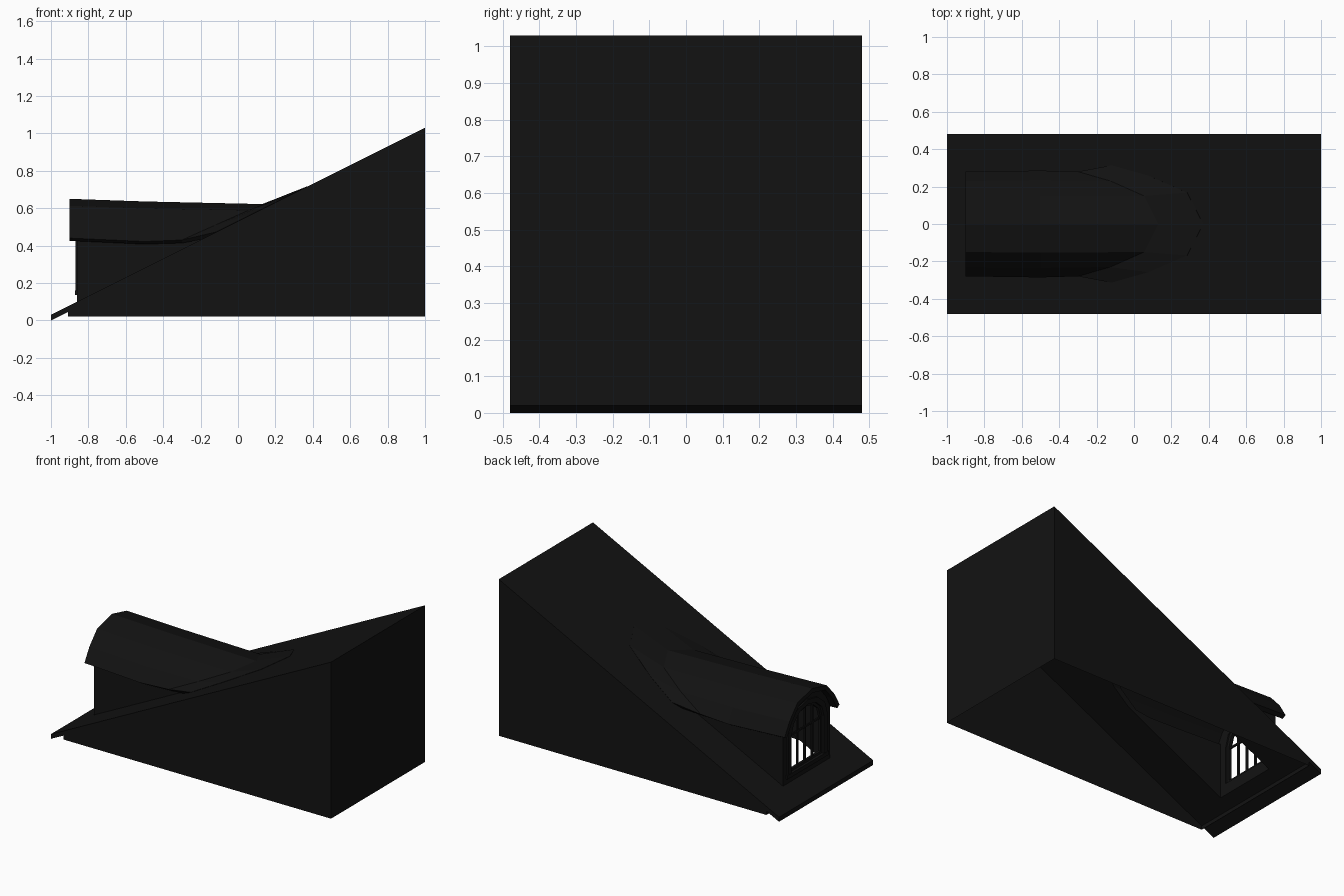
import bpy, bmesh

if "Cube" in bpy.data.objects:
    bpy.data.objects.remove(bpy.data.objects["Cube"])

mat = bpy.data.materials.new("dark_finish")
mat.diffuse_color = (0.006, 0.006, 0.006, 1)
mat.use_nodes = True
mat.node_tree.nodes["Principled BSDF"].inputs["Base Color"].default_value = mat.diffuse_color


def make(name, verts, faces):
    me = bpy.data.meshes.new(name)
    me.from_pydata(verts, [], faces)
    bm = bmesh.new()
    bm.from_mesh(me)
    bmesh.ops.recalc_face_normals(bm, faces=bm.faces)
    bm.to_mesh(me)
    bm.free()
    me.materials.append(mat)
    ob = bpy.data.objects.new(name, me)
    bpy.context.collection.objects.link(ob)
    return ob


def prism(name, pts, a, b, axis):
    """Extrude a 2D outline from a to b along x (outline yz) or y (outline xz)."""
    put = (lambda p, d: (d, p[0], p[1])) if axis == 'x' else (lambda p, d: (p[0], d, p[1]))
    n = len(pts)
    v = [put(p, a) for p in pts] + [put(p, b) for p in pts]
    f = [list(range(n)), list(range(n, 2 * n))]
    f += [(i, (i + 1) % n, n + (i + 1) % n, n + i) for i in range(n)]
    return make(name, v, f)


def ring(name, outer, inner, a, b):
    """Flat frame between two outlines, thick along x."""
    n = len(outer)
    loops = [(outer, a), (inner, a), (inner, b), (outer, b)]
    v = [(x, y, z) for pts, x in loops for y, z in pts]
    f = [(k * n + i, k * n + (i + 1) % n, (k + 1) % 4 * n + (i + 1) % n, (k + 1) % 4 * n + i)
         for k in range(4) for i in range(n)]
    return make(name, v, f)


def mirror(half):
    """Left half outline ending on the centre line -> full outline."""
    return half + [(-y, z) for y, z in half[-2::-1]]


def box(name, x, y, z):
    return prism(name, [(y[0], z[0]), (y[1], z[0]), (y[1], z[1]), (y[0], z[1])], x[0], x[1], 'x')


def arch(w, bottom, spring, top):
    h = top - spring
    return mirror([(-w, bottom), (-w, spring), (-w * .87, spring + h * .5),
                   (-w * .5, spring + h * .87), (0, top)])


def slope(x):
    return 0.53 + 0.5 * x


W = 0.48

# Main roof slab with an opening under the dormer
slab = prism("main_roof", [(-1, 0), (-1, .03), (1, 1.03), (1, 1.0)], -W, W, 'y')
cutter = prism("dormer_opening_cutter",
               mirror([(-.215, -.2), (-.215, .43), (-.18, .5), (-.11, .57), (0, .595)]),
               -.83, .6, 'x')
cutter.hide_render = True
cutter.hide_viewport = True
cut = slab.modifiers.new("opening", 'BOOLEAN')
cut.object = cutter
cut.solver = 'EXACT'

# House walls below the roof, open at the bottom
prof = [(-.91, .02), (-.91, .045), (1, 1.0), (1, .02)]
v = [(x, s * W, z) for s in (-1, 1) for x, z in prof]
make("house_walls", v, [(0, 1, 2, 3), (4, 5, 6, 7), (0, 1, 5, 4), (2, 3, 7, 6)])

# Arched dormer roof sweeping into the main slope
half = [(-.28, .44), (-.23, .525), (-.15, .613), (0, .65)]
verts = []
full = mirror(half)
for y, z in full:
    h = (z - .44) / .21
    xv, xe = -.30 + .43 * h, -.12 + .49 * h
    zv = .43 + (.622 - .43) * h
    verts += [(-.9, y, z),
              (-.5, y * 1.02, z - .018 * (1 - h) - .014 * h),
              (xv, y, zv),
              (xe, y * 1.12, slope(xe) + .002)]
faces = [(4 * i + j, 4 * i + j + 1, 4 * i + j + 5, 4 * i + j + 4)
         for i in range(len(full) - 1) for j in range(3)]
roof = make("dormer_roof", verts, faces)
if sum(p.normal.z for p in roof.data.polygons) < 0:
    roof.data.flip_normals()
sol = roof.modifiers.new("thickness", 'SOLIDIFY')
sol.thickness = .028
sol.offset = -1

# Dormer side walls
for side, s in (("left", 1), ("right", -1)):
    prism("dormer_side_" + side,
          [(-.86, .085), (-.86, .44), (-.5, .425), (-.3, .42), (-.18, .435)],
          s * .215, s * .24, 'y')

# Dormer front wall around the arched window
wall = mirror([(-.24, .085), (-.24, .44), (-.2, .51), (-.13, .59), (0, .625)])
ring("dormer_front", wall, arch(.17, .15, .40, .545), -.86, -.83)

# Window trim, sash and sill
ring("window_trim", arch(.2, .14, .41, .57), arch(.165, .16, .40, .54), -.87, -.845)
ring("window_sash", arch(.172, .15, .40, .547), arch(.15, .175, .395, .522), -.855, -.838)
box("window_sill", (-.872, -.83), (-.21, .21), (.135, .16))

# Glazing bars
for i, (y, top) in enumerate(((-.075, .51), (0, .53), (.075, .51))):
    box("upright_bar_%d" % i, (-.852, -.841), (y - .006, y + .006), (.165, top))
box("cross_bar", (-.851, -.842), (-.155, .155), (.384, .396))
